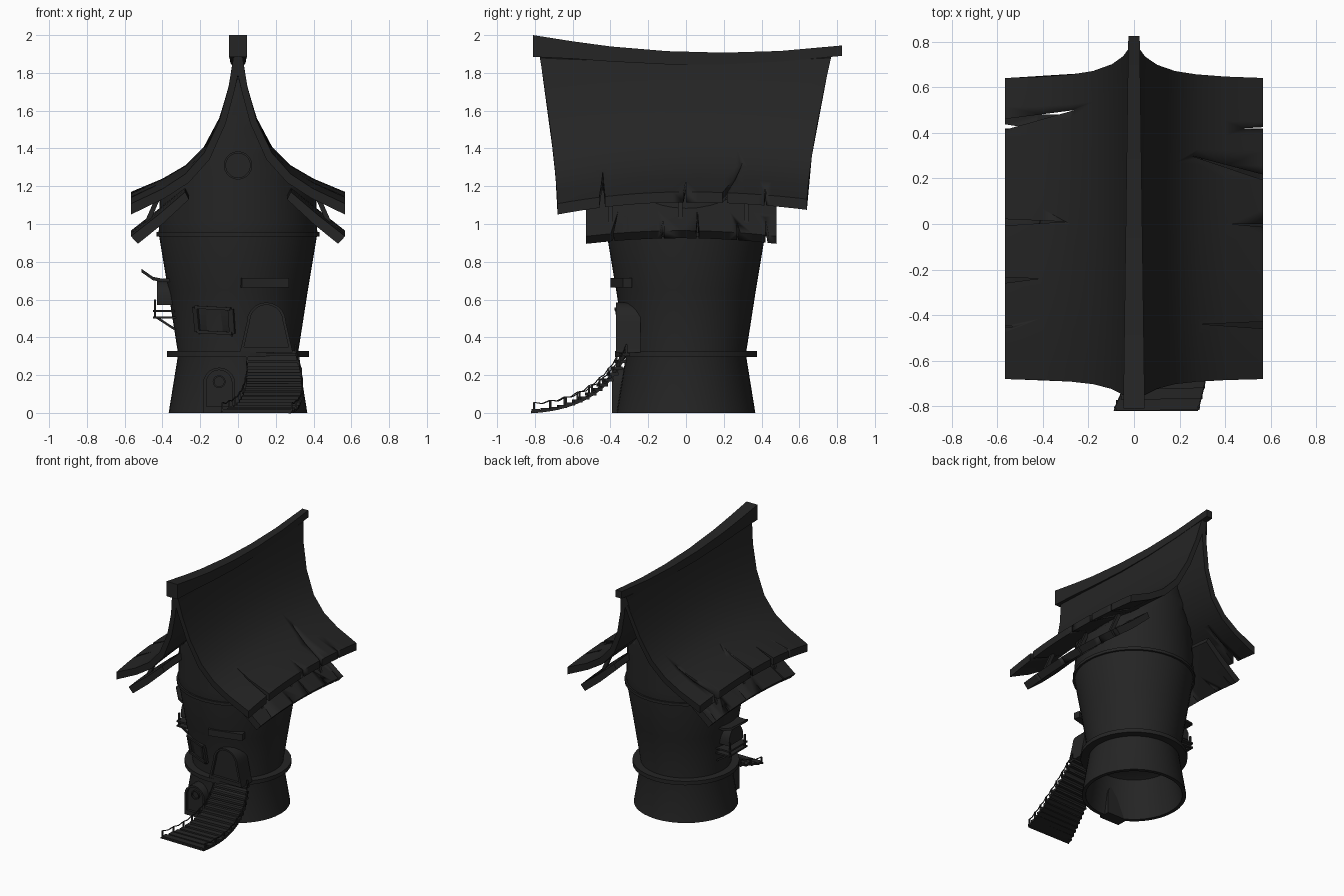
import bpy, bmesh
from math import sin, cos, pi, radians
from mathutils import Vector

if "Cube" in bpy.data.objects:
    bpy.data.objects.remove(bpy.data.objects["Cube"])

mat = bpy.data.materials.new("charcoal")
mat.use_nodes = True
COLOUR = (0.018, 0.018, 0.018, 1)
mat.diffuse_color = COLOUR
bsdf = next(n for n in mat.node_tree.nodes if n.type == "BSDF_PRINCIPLED")
bsdf.inputs["Base Color"].default_value = COLOUR
bsdf.inputs["Roughness"].default_value = 0.8


def loft(name, sections, wrap=False):
    """Skin a row of closed cross-sections; cap the ends unless it wraps round."""
    bm = bmesh.new()
    rows = [[bm.verts.new(p) for p in s] for s in sections]
    n = len(rows[0])
    for a, b in zip(rows, rows[1:] + rows[:1] if wrap else rows[1:]):
        for i in range(n):
            j = (i + 1) % n
            bm.faces.new((a[i], a[j], b[j], b[i]))
    if not wrap:
        bm.faces.new(rows[0][::-1])
        bm.faces.new(rows[-1])
    bmesh.ops.recalc_face_normals(bm, faces=bm.faces)
    mesh = bpy.data.meshes.new(name)
    bm.to_mesh(mesh)
    bm.free()
    mesh.materials.append(mat)
    mesh.shade_smooth()
    mesh.set_sharp_from_angle(angle=radians(30))
    obj = bpy.data.objects.new(name, mesh)
    bpy.context.collection.objects.link(obj)
    return obj


def bar(name, p, q, w, h):
    """Rectangular beam from p to q."""
    p, q = Vector(p), Vector(q)
    d = (q - p).normalized()
    side = d.cross((0, 0, 1))
    side = side.normalized() if side.length > 0.01 else Vector((1, 0, 0))
    up = side.cross(d)
    corners = [side * a * w / 2 + up * b * h / 2 for a, b in ((1, 1), (-1, 1), (-1, -1), (1, -1))]
    return loft(name, [[e + c for c in corners] for e in (p, q)])


def frame(name, outline, y0, y1, inset):
    """Flat panel with a raised rim, facing the front."""
    cx = sum(p[0] for p in outline) / len(outline)
    cz = sum(p[1] for p in outline) / len(outline)
    inner = [(cx + (x - cx) * inset, cz + (z - cz) * inset) for x, z in outline]
    loft(name + "_rim", [[(x, y0, z), (u, y0, w), (u, y1, w), (x, y1, z)]
                         for (x, z), (u, w) in zip(outline, inner)], wrap=True)
    loft(name + "_panel", [[(x, y, z) for x, z in inner] for y in (y0 + 0.02, y1)])


def band(name, r0, r1, z0, z1, sides=32):
    loft(name, [[(r * sin(a), r * cos(a), z) for r, z in ((r0, z0), (r1, z0), (r1, z1), (r0, z1))]
                for a in (2 * pi * i / sides for i in range(sides))], wrap=True)


def split(obj, notches, sign):
    """Cut tapering cracks (tip x, tip y, edge y from, edge y to) into an eave."""
    for tx, ty, ya, yb in notches:
        tri = [(sign * tx, ty), (sign * 0.65, ya), (sign * 0.65, yb)]
        cutter = loft("crack_cutter", [[(x, y, z) for x, y in tri] for z in (0.5, 1.7)])
        mod = obj.modifiers.new("crack", "BOOLEAN")
        mod.operation, mod.solver, mod.object = "DIFFERENCE", "EXACT", cutter
        bpy.context.view_layer.update()
        done = bpy.data.meshes.new_from_object(obj.evaluated_get(bpy.context.evaluated_depsgraph_get()))
        obj.modifiers.clear()
        obj.data = done
        bpy.data.objects.remove(cutter)


# Roof profile, from ridge to eave
OUTER = [(0, 1.88), (0.025, 1.86), (0.05, 1.72), (0.1, 1.56), (0.18, 1.41), (0.28, 1.31), (0.4, 1.24), (0.567, 1.17)]
INNER = [(0.567, 1.115), (0.39, 1.195), (0.26, 1.27), (0.15, 1.38), (0.065, 1.55), (0.02, 1.7), (0, 1.78)]


def roof_width(z):
    pts = [(x + 0.012, h) for x, h in reversed(INNER)]
    for (xa, za), (xb, zb) in zip(pts, pts[1:]):
        if zb <= z <= za:
            return xa + (xb - xa) * (za - z) / (za - zb)
    return 1 if z < 1.2 else 0.01


# Tower: hollow foot, flared shaft, and gable walls squeezed under the roof
PROFILE = [(0.2, 0.33), (0.29, 0.29), (0.34, 0), (0.367, 0), (0.317, 0.31), (0.37, 0.65), (0.42, 0.95)]
PROFILE += [(0.42 - 0.002 * i, 0.95 + 0.07 * i) for i in range(1, 13)]
rings = []
for r, z in PROFILE:
    w = roof_width(z) if z > 1 else 1
    rings.append([(max(-w, min(w, r * cos(a))), r * sin(a), z) for a in (2 * pi * i / 40 for i in range(40))])
loft("tower", rings)
band("lower_ring", 0.3, 0.376, 0.297, 0.327)
band("upper_ring", 0.4, 0.432, 0.935, 0.957)


# Main roof, one thick curved slope on each side
def roof_section(t, s):
    out = []
    for x, z in OUTER + INNER:
        f = min(1, max(0, (z - 1.15) / 0.72))
        y = t * (0.68 + 0.095 * f ** 1.4) if t < 0 else t * (0.64 + 0.13 * f ** 1.4)
        lift = (-0.065 + 0.085 * f) if t < 0 else (-0.04 + 0.06 * f)
        out.append((s * x, y, z + lift * t * t))
    return out


CRACKS = {
    1: [(0.3, -0.44, -0.465, -0.425), (0.42, 0, -0.02, 0), (0.25, 0.3, 0.165, 0.195), (0.48, 0.42, 0.41, 0.43)],
    -1: [(0.26, 0.5, 0.39, 0.45), (0.3, 0.01, -0.012, 0.025), (0.42, -0.24, -0.27, -0.23), (0.52, -0.45, -0.46, -0.44)],
}
AWNING_CRACKS = [(0.42, -0.36, -0.42, -0.4), (0.49, -0.12, -0.15, -0.11), (0.42, 0.06, 0.05, 0.075),
                 (0.5, 0.27, 0.27, 0.31), (0.45, 0.42, 0.42, 0.45)]
for s, side in ((1, "left"), (-1, "right")):
    roof = loft(side + "_roof", [roof_section(i / 10, s) for i in range(-10, 11)])
    split(roof, CRACKS[s], s)
    # Lower awning under the eave, with short props
    sections = []
    for i in range(-4, 5):
        t = i / 4
        sag = -0.03 * t * t
        sections.append([(s * x, t * 0.505 - 0.025, z + sag) for x, z in
                         ((0.28, 1.2), (0.42, 1.08), (0.567, 0.965), (0.53, 0.925), (0.4, 1.03), (0.26, 1.16))])
    split(loft(side + "_awning", sections), AWNING_CRACKS, s)
    for y in (-0.4, -0.03, 0.32):
        bar(side + "_prop", (s * 0.41, y, 1.17), (s * 0.485, y, 1.0), 0.025, 0.025)

# Ridge beam, sagging and tapering to the back
RIDGE = [(-0.81, 2, 1.885), (-0.6, 1.967, 1.875), (-0.4, 1.94, 1.86), (-0.1, 1.915, 1.845),
         (0.2, 1.907, 1.845), (0.5, 1.916, 1.86), (0.825, 1.945, 1.89)]
loft("ridge_beam", [[(a * w, y, z) for a, z in ((1, top), (-1, top), (-1, low), (1, low))]
                    for y, top, low in RIDGE for w in [0.047 - 0.022 * (y + 0.81) / 1.63]])


def arch(cx, half, taper, z0, spring, top):
    pts = [(cx - half, z0)]
    pts += [(cx - cos(a) * half * taper, spring + sin(a) * (top - spring)) for a in (pi * i / 10 for i in range(11))]
    return pts + [(cx + half, z0)]


def circle(cx, cz, r):
    return [(cx + r * cos(a), cz + r * sin(a)) for a in (2 * pi * i / 20 for i in range(20))]


# Doors and the round windows
frame("main_door", arch(0.15, 0.14, 0.74, 0.32, 0.48, 0.585), -0.37, -0.24, 0.84)
frame("small_door", arch(-0.1, 0.085, 1, 0, 0.155, 0.24), -0.392, -0.3, 0.8)
frame("door_porthole", circle(-0.1, 0.165, 0.034), -0.385, -0.36, 0.75)
frame("gable_window", circle(0, 1.31, 0.075), -0.43, -0.39, 0.86)


# Front window, following the wall
def wall(deg, z, gap):
    r = 0.317 + (z - 0.31) * 0.16 + gap
    return Vector((r * sin(radians(deg)), -r * cos(radians(deg)), z))


corners = [wall(-38, 0.56, 0.01), wall(-6, 0.55, 0.01), wall(-5, 0.42, 0.01), wall(-38, 0.43, 0.01)]
for a, b in zip(corners, corners[1:] + corners[:1]):
    bar("window_frame", a, b, 0.03, 0.016)
loft("window_pane", [[p * k for p in corners] for k in (0.96, 1.0)])
# Lintel beam over the main door
bar("lintel", (0.015, -0.375, 0.69), (0.265, -0.31, 0.69), 0.05, 0.05)

# Side bay with upswept canopy, shelves and braces
bay = [(-cos(a) * 0.085, 0.6 + sin(a) * 0.1) for a in (pi * i / 10 for i in range(11))]
loft("bay_window", [[(x, y, z) for y, z in [(-0.085, 0.57)] + bay + [(0.085, 0.57)]] for x in (-0.43, -0.31)])
loft("bay_canopy", [[(x, -w, z), (x, w, z), (x, w, z - 0.018), (x, -w, z - 0.018)] for x, z, w in
                    ((-0.32, 0.715, 0.11), (-0.4, 0.71, 0.11), (-0.45, 0.72, 0.09), (-0.51, 0.762, 0.03))])
for z in (0.505, 0.54):
    bar("bay_shelf", (-0.45, 0, z), (-0.3, 0, z), 0.22, 0.012)
for y in (-0.09, 0.09):
    bar("bay_brace", (-0.43, y, 0.505), (-0.33, y, 0.44), 0.012, 0.012)
    bar("bay_post", (-0.44, y, 0.5), (-0.44, y, 0.6), 0.012, 0.012)


# Sweeping stair
def bend(p, c, q, u):
    return Vector(p) * (1 - u) ** 2 + Vector(c) * 2 * u * (1 - u) + Vector(q) * u * u


def edge(s, u):
    if s > 0:
        return bend((0.3, -0.31, 0.33), (0.39, -0.43, 0.03), (0.28, -0.82, 0.01), u)
    return bend((0.04, -0.33, 0.33), (0.08, -0.45, 0.03), (-0.09, -0.82, 0.01), u)


STEPS = 15
for i in range(STEPS):
    u = (i + 0.5) / STEPS
    bar("stair_tread", edge(-1, u), edge(1, u), 0.045, 0.016)
DROP = Vector((0, 0, 0.012))
loft("stair_underside", [[edge(-1, u), edge(1, u), edge(1, u) - DROP, edge(-1, u) - DROP * 0.8]
                         for u in (i / 16 for i in range(17))])
for s in (-1, 1):
    tops = []
    for i in range(9):
        foot = edge(s, 0.02 + i * 0.12)
        tops.append(foot + Vector((0, 0, 0.045)))
        bar("stair_post", foot, tops[-1], 0.01, 0.01)
    for a, b in zip(tops, tops[1:]):
        mid = (a + b) / 2 - Vector((0, 0, 0.012))
        bar("stair_rope", a, mid, 0.005, 0.005)
        bar("stair_rope", mid, b, 0.005, 0.005)
